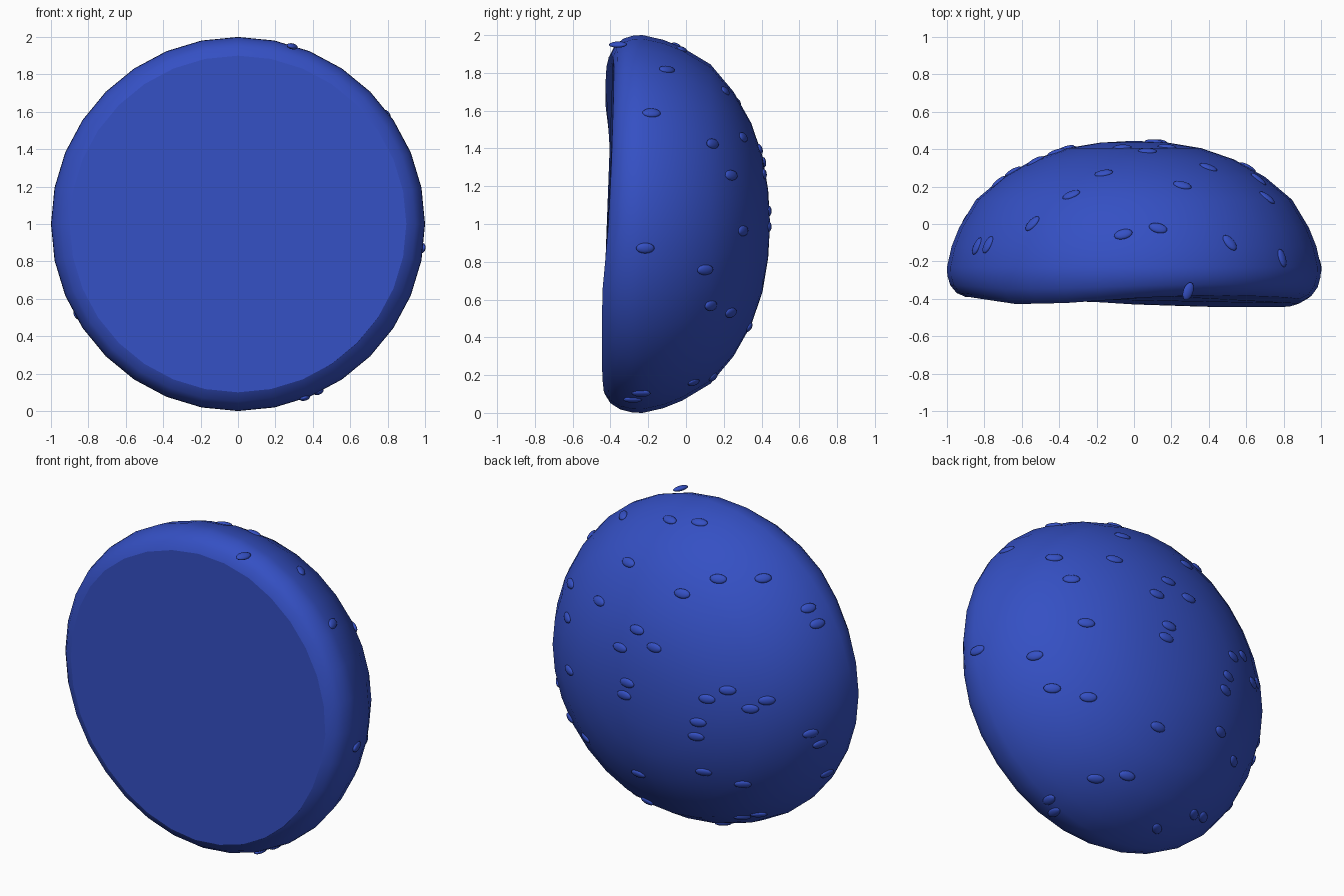
import bpy, bmesh, math
from mathutils import Vector, Matrix
from mathutils.bvhtree import BVHTree

if "Cube" in bpy.data.objects:
    bpy.data.objects.remove(bpy.data.objects["Cube"])

blue = bpy.data.materials.new("blue")
blue.diffuse_color = (0.035, 0.08, 0.55, 1)
blue.use_nodes = True
blue.node_tree.nodes["Principled BSDF"].inputs["Base Color"].default_value = blue.diffuse_color
SEGS = 32
MID = Vector((0, 0, 1))


def finish(bm, name):
    mesh = bpy.data.meshes.new(name)
    bm.to_mesh(mesh)
    bm.free()
    mesh.materials.append(blue)
    obj = bpy.data.objects.new(name, mesh)
    bpy.context.collection.objects.link(obj)
    return obj


# uneven cut edge: (angle in degrees, y) around the flat face
EDGE = [(0, -.41), (20, -.395), (45, -.385), (70, -.38), (90, -.395), (110, -.42),
        (133, -.43), (150, -.405), (165, -.39), (225, -.39), (250, -.41),
        (270, -.43), (300, -.445), (335, -.445), (360, -.41)]


def edge_y(deg):
    for (a, ya), (b, yb) in zip(EDGE, EDGE[1:]):
        if a <= deg <= b:
            return ya + (yb - ya) * (deg - a) / (b - a)


# bun: (radius, y, how strongly the ring follows the uneven edge)
PROFILE = [(.9, -.41, 1), (.948, -.385, .8), (.982, -.338, .5), (.998, -.28, .2),
           (1, -.23, 0), (.975, -.12, 0), (.935, -.02, 0), (.845, .13, 0),
           (.7, .252, 0), (.535, .345, 0), (.36, .405, 0), (.18, .435, 0)]
bm = bmesh.new()
rings = []
for r, y, follow in PROFILE:
    ring = []
    for i in range(SEGS):
        a = 2 * math.pi * i / SEGS
        dy = (edge_y(360 * i / SEGS) + .41) * follow
        ring.append(bm.verts.new((r * math.cos(a), y + dy, 1 + r * math.sin(a))))
    rings.append(ring)
for low, high in zip(rings, rings[1:]):
    for i in range(SEGS):
        j = (i + 1) % SEGS
        bm.faces.new((low[i], low[j], high[j], high[i]))
tip = bm.verts.new((0, .445, 1))
for i in range(SEGS):
    bm.faces.new((rings[-1][i], rings[-1][(i + 1) % SEGS], tip))
cap = bm.faces.new(rings[0])
bmesh.ops.recalc_face_normals(bm, faces=bm.faces)
for f in bm.faces:
    f.smooth = f is not cap
for e in cap.edges:
    e.smooth = False
tree = BVHTree.FromBMesh(bm)
finish(bm, "bun_top")


# seeds: flat ellipsoids on the dome, long axis always level
seed_bm = bmesh.new()


def add_seed(p, n):
    x = Vector((0, 0, 1)).cross(n).normalized()
    y = n.cross(x)
    m = Matrix((x, y, n)).transposed().to_4x4()
    m.translation = p
    bmesh.ops.create_uvsphere(seed_bm, u_segments=16, v_segments=8, radius=1,
                              matrix=m @ Matrix.Diagonal((.05, .028, .015, 1)))


def scatter(points, side, elev, centre):
    # drop seeds onto the dome along one slanted direction
    a = math.radians(37)
    e = math.radians(elev)
    d = Vector((side * math.sin(a) * math.cos(e), math.cos(a) * math.cos(e), math.sin(e)))
    right = Vector((-math.cos(a), side * math.sin(a), 0))
    up = d.cross(right)
    for px, py in points:
        q = MID + right * (px - centre[0]) / 178 - up * (py - centre[1]) / 178
        p, n, _, _ = tree.ray_cast(q + d * 5, -d)
        if p is None:
            p, n, _, _ = tree.find_nearest(q)
        add_seed(p, n)


# seeds on the upper left of the dome
scatter([(624, 511), (670, 519), (700, 523), (627, 562), (597, 600), (634, 632),
         (617, 649), (651, 651), (680, 597), (717, 583), (763, 583), (809, 614),
         (818, 630), (624, 685), (621, 697), (704, 705), (725, 697), (695, 728),
         (693, 742), (748, 716), (765, 708), (810, 741), (820, 751), (636, 775),
         (701, 777), (741, 790), (828, 779)], -1, 28, (686, 672))
# seeds on the lower right of the dome
scatter([(975, 652), (1032, 657), (1050, 690), (1097, 780), (1129, 776), (1051, 802),
         (1057, 814), (1163, 827), (1201, 811), (1211, 813), (1052, 555), (1069, 577),
         (1084, 622), (1087, 698), (1006, 547)], 1, -28, (1138, 667))
# seed by the rim
add_seed(Vector((.29, -.36, 1.95)), Vector((.29, -.1, .95)).normalized())
for f in seed_bm.faces:
    f.smooth = True
finish(seed_bm, "sesame_seeds")
